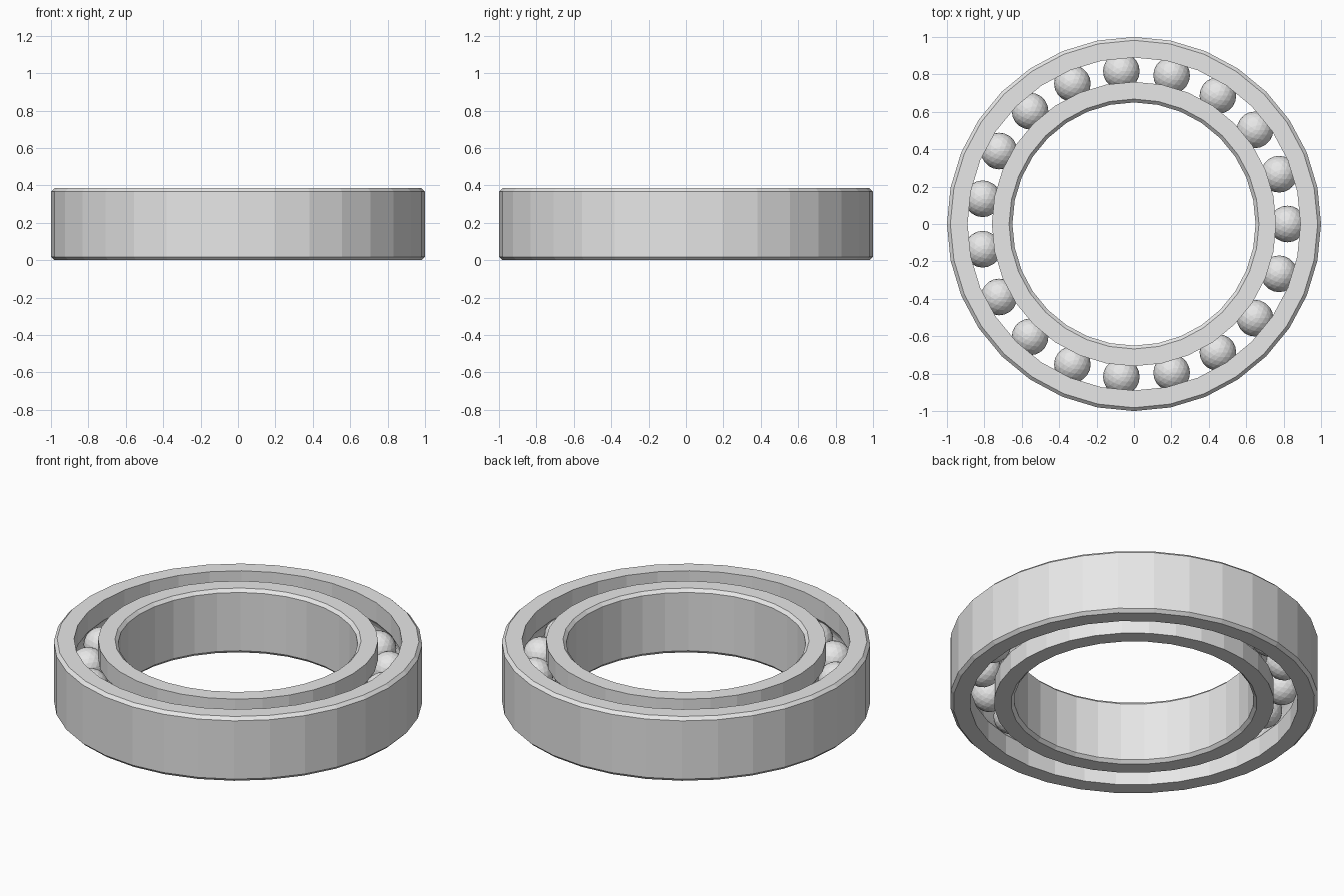
import bpy, bmesh, math
from mathutils import Matrix

cube = bpy.data.objects.get("Cube")
if cube:
    bpy.data.objects.remove(cube, do_unlink=True)

HEIGHT = 0.385
MID = HEIGHT / 2
SIDES = 32
BALLS = 19
PITCH = 0.82        # radius of the circle of ball centres
BALL_R = 0.098
CHAMFER = 0.018

steel = bpy.data.materials.new("steel grey")
steel.use_nodes = True
steel.diffuse_color = (0.8, 0.8, 0.8, 1)
steel.node_tree.nodes["Principled BSDF"].inputs["Base Color"].default_value = (0.8, 0.8, 0.8, 1)


def finish(name, bm):
    mesh = bpy.data.meshes.new(name)
    bm.to_mesh(mesh)
    bm.free()
    mesh.materials.append(steel)
    obj = bpy.data.objects.new(name, mesh)
    bpy.context.collection.objects.link(obj)
    return obj


def race_ring(name, rim, track):
    """Ring with a chamfered rim wall and a ball groove in its track wall."""
    side = 1 if rim > track else -1
    inset = rim - side * CHAMFER
    profile = [(track, 0), (inset, 0), (rim, CHAMFER),
               (rim, HEIGHT - CHAMFER), (inset, HEIGHT), (track, HEIGHT)]
    # round groove that seats the balls
    groove_r = BALL_R + 0.003
    half = math.acos(abs(track - PITCH) / groove_r)
    for i in range(7):
        a = half * (1 - i / 3)
        profile.append((PITCH + side * groove_r * math.cos(a),
                        MID + groove_r * math.sin(a)))
    bm = bmesh.new()
    loops = []
    for s in range(SIDES):
        t = math.tau * s / SIDES
        loops.append([bm.verts.new((r * math.cos(t), r * math.sin(t), z))
                      for r, z in profile])
    n = len(profile)
    for s in range(SIDES):
        a, b = loops[s], loops[(s + 1) % SIDES]
        for i in range(n):
            j = (i + 1) % n
            bm.faces.new((a[i], b[i], b[j], a[j]))
    bmesh.ops.recalc_face_normals(bm, faces=bm.faces)
    return finish(name, bm)


# Rings
race_ring("outer_ring", 1.0, 0.89)
race_ring("inner_ring", 0.65, 0.76)

# Balls
for k in range(BALLS):
    t = math.tau * k / BALLS
    bm = bmesh.new()
    bmesh.ops.create_icosphere(
        bm, subdivisions=3, radius=BALL_R,
        matrix=Matrix.Translation((PITCH * math.cos(t), PITCH * math.sin(t), MID)))
    finish(f"ball_{k + 1}", bm)
